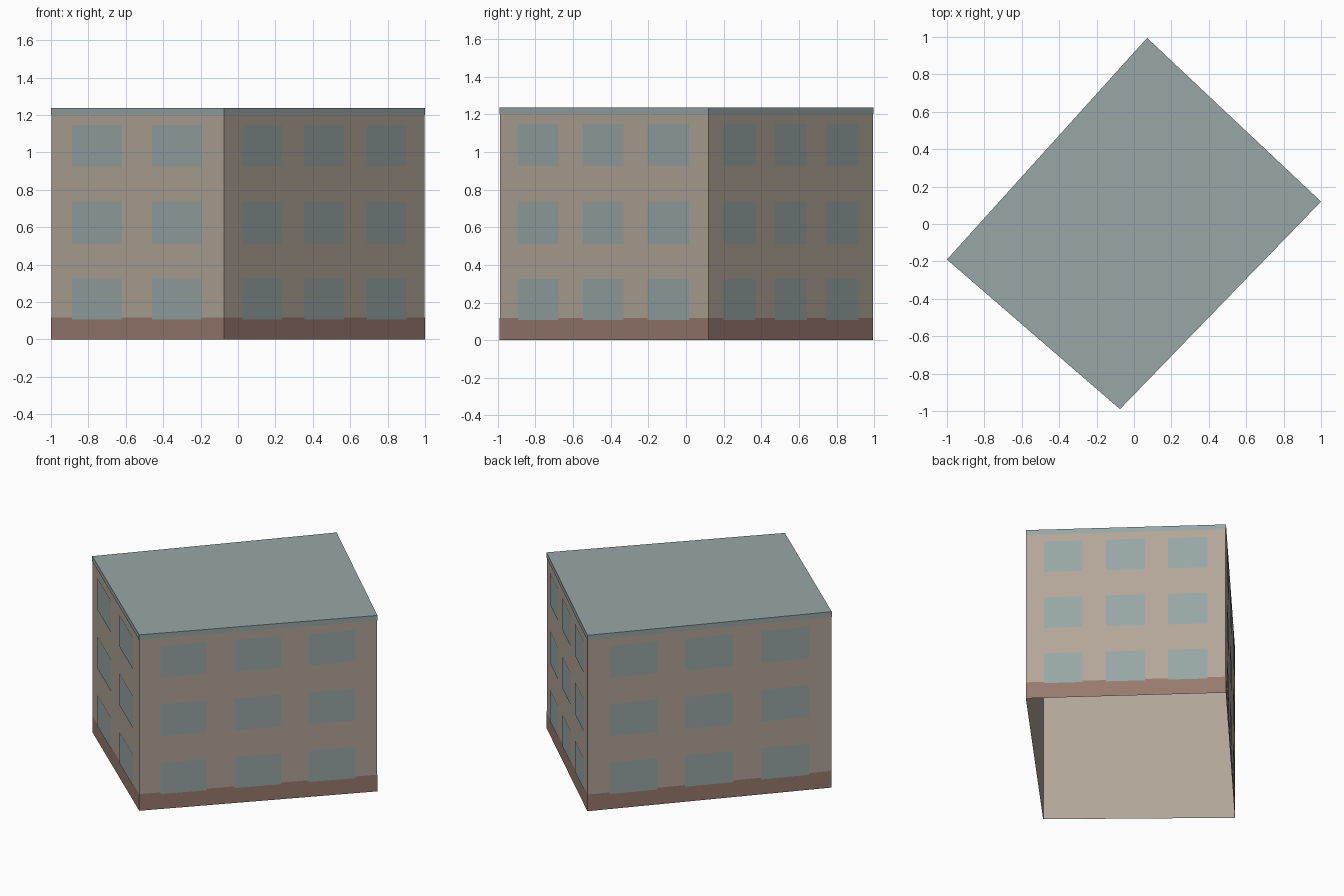
import bpy
from mathutils import Vector

cube = bpy.data.objects.get("Cube")
if cube:
    bpy.data.objects.remove(cube, do_unlink=True)


def srgb(*rgb):
    return [((c / 255 + 0.055) / 1.055) ** 2.4 for c in rgb] + [1.0]


def material(name, *rgb):
    mat = bpy.data.materials.new(name)
    mat.use_nodes = True
    color = srgb(*rgb)
    mat.diffuse_color = color
    bsdf = mat.node_tree.nodes["Principled BSDF"]
    bsdf.inputs["Base Color"].default_value = color
    bsdf.inputs["Roughness"].default_value = 0.9
    return mat


plaster = material("beige_plaster", 178, 166, 152)
brick = material("brown_base", 152, 122, 110)
slate = material("blue_grey", 152, 166, 166)

# Footprint corners, counter-clockwise from the left corner
CORNERS = [Vector(p) for p in ((-1, -0.19, 0), (-0.075, -0.99, 0),
                               (1, 0.12, 0), (0.07, 0.995, 0))]
UP = Vector((0, 0, 1))


def mesh_object(name, verts, faces, mat):
    mesh = bpy.data.meshes.new(name)
    mesh.from_pydata(verts, [], faces)
    mesh.materials.append(mat)
    obj = bpy.data.objects.new(name, mesh)
    bpy.context.collection.objects.link(obj)
    return obj


def ring(name, low, high, scale, mat, capped=False):
    """Vertical band around the footprint, optionally closed on top."""
    verts = [c * scale + UP * z for z in (low, high) for c in CORNERS]
    faces = [(i, (i + 1) % 4, (i + 1) % 4 + 4, i + 4) for i in range(4)]
    if capped:
        faces.append((4, 5, 6, 7))
    mesh_object(name, verts, faces, mat)


# Shell, open underneath, with a base band and a roof cap
ring("walls", 0, 1.22, 0.997, plaster)
ring("base_band", 0, 0.117, 0.9995, brick)
ring("roof", 1.2, 1.236, 1.0, slate, capped=True)

# Window panes, as thin sheets just proud of the walls
FLOORS = [(0.106, 0.326), (0.512, 0.737), (0.924, 1.147)]
THREE = [(0.09, 0.284), (0.4, 0.595), (0.71, 0.907)]
TWO = [(0.122, 0.41), (0.584, 0.872)]
WALLS = {"front_right": TWO, "front_left": THREE,
         "back_left": THREE, "back_right": THREE}

for i, (side, columns) in enumerate(WALLS.items()):
    start, end = CORNERS[i], CORNERS[(i + 1) % 4]
    out = (end - start).cross(UP).normalized() * 0.002
    verts, faces = [], []
    for low, high in FLOORS:
        for a, b in columns:
            n = len(verts)
            verts += [start.lerp(end, t) + out + UP * z
                      for t, z in ((a, low), (b, low), (b, high), (a, high))]
            faces.append((n, n + 1, n + 2, n + 3))
    mesh_object(side + "_windows", verts, faces, slate)
